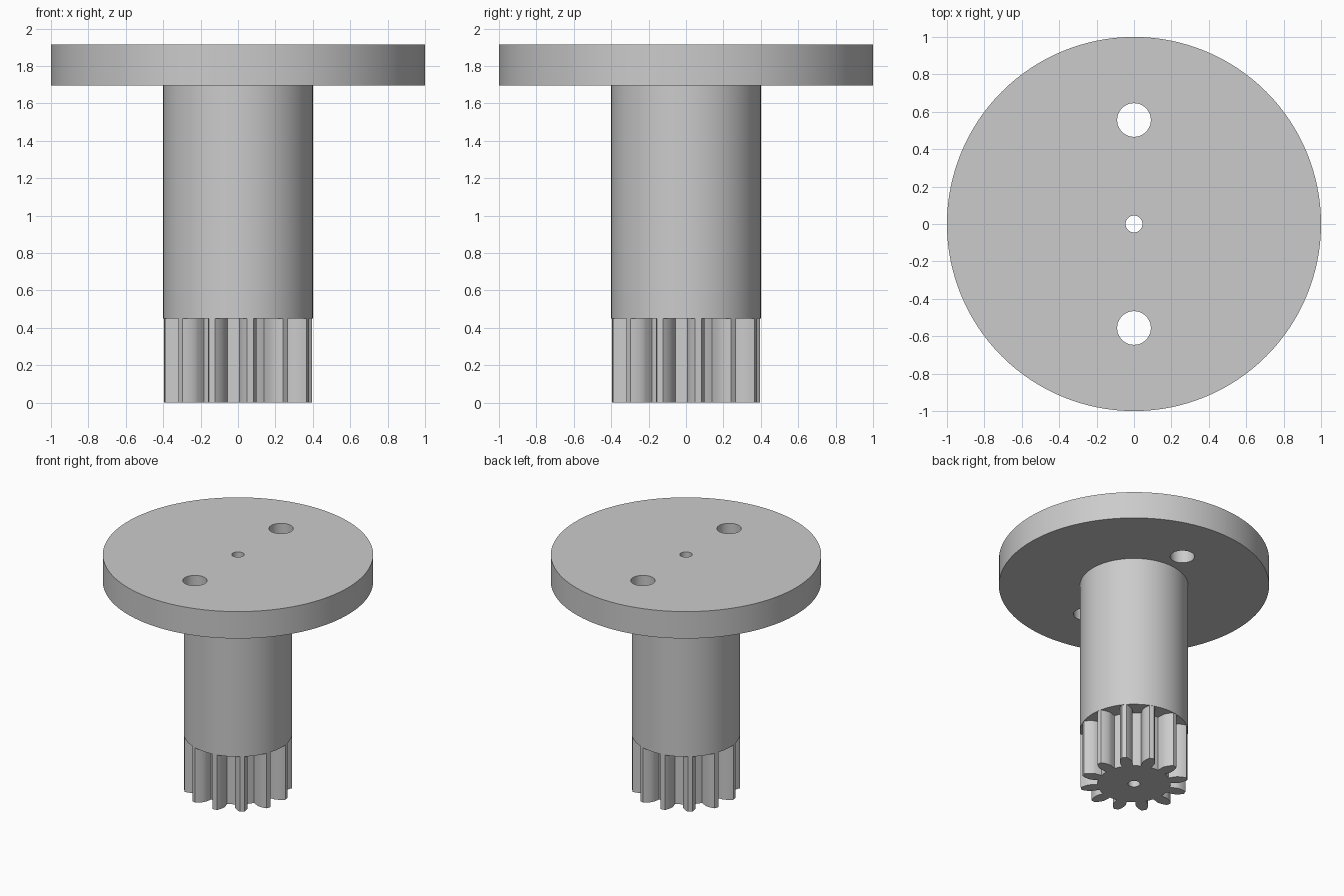
import bpy, bmesh
from math import sin, cos, tan, pi, radians, sqrt, acos

cube = bpy.data.objects.get("Cube")
if cube:
    bpy.data.objects.remove(cube, do_unlink=True)

# Single plain grey for the whole part
grey = bpy.data.materials.new("plain grey")
grey.use_nodes = True
colour = (0.6, 0.6, 0.6, 1)
grey.diffuse_color = colour
grey.node_tree.nodes["Principled BSDF"].inputs["Base Color"].default_value = colour

TOP, FLANGE_BASE, SHAFT_BASE = 1.915, 1.695, 0.45
SHAFT_R, BORE_R, HOLE_R, HOLE_Y = 0.4, 0.045, 0.09, 0.556
TEETH, TIP_R, PHASE = 12, 0.398, radians(9.5)


def prism(name, outline, z0, z1):
    """Extrude a closed xy outline from z0 to z1."""
    bm = bmesh.new()
    face = bm.faces.new([bm.verts.new((x, y, z0)) for x, y in outline])
    ext = bmesh.ops.extrude_face_region(bm, geom=[face])
    moved = [v for v in ext["geom"] if isinstance(v, bmesh.types.BMVert)]
    bmesh.ops.translate(bm, verts=moved, vec=(0, 0, z1 - z0))
    bmesh.ops.recalc_face_normals(bm, faces=bm.faces)
    mesh = bpy.data.meshes.new(name)
    bm.to_mesh(mesh)
    bm.free()
    mesh.materials.append(grey)
    obj = bpy.data.objects.new(name, mesh)
    bpy.context.collection.objects.link(obj)
    return obj


def circle(r, n, cy=0):
    return [(r * cos(2 * pi * i / n), cy + r * sin(2 * pi * i / n)) for i in range(n)]


def gear_outline():
    """Involute tooth flanks, radial below the base circle."""
    module = TIP_R / (TEETH / 2 + 1)
    pitch_r = module * TEETH / 2
    root_r = pitch_r - 1.25 * module
    pressure = radians(20)
    base_r = pitch_r * cos(pressure)
    half_base = pi / (2 * TEETH) + tan(pressure) - pressure
    flank = [(root_r, half_base)]
    steps = 7
    for i in range(steps):
        r = base_r + (TIP_R - base_r) * i / (steps - 1)
        a = acos(min(1, base_r / r))
        flank.append((r, half_base - (tan(a) - a)))
    points = []
    for k in range(TEETH):
        mid = PHASE + 2 * pi * k / TEETH
        points += [(r, mid - a) for r, a in flank]
        points += [(r, mid + a) for r, a in reversed(flank)]
        points.append((root_r, mid + pi / TEETH))
    return [(r * cos(a), r * sin(a)) for r, a in points]


def drill(obj, r, n, cy=0):
    """Cut a vertical through hole."""
    cutter = prism("hole_cutter", circle(r, n, cy), -0.2, 2.2)
    cutter.hide_render = True
    mod = obj.modifiers.new("hole", "BOOLEAN")
    mod.operation, mod.solver, mod.object = "DIFFERENCE", "EXACT", cutter
    bpy.ops.object.select_all(action="DESELECT")
    obj.select_set(True)
    bpy.context.view_layer.objects.active = obj
    bpy.ops.object.modifier_apply(modifier=mod.name)
    bpy.data.objects.remove(cutter, do_unlink=True)


# Main parts, stacked along the axis
flange = prism("flange", circle(1, 128), FLANGE_BASE, TOP)
shaft = prism("shaft", circle(SHAFT_R, 96), SHAFT_BASE, FLANGE_BASE)
pinion = prism("pinion", gear_outline(), 0, SHAFT_BASE)

# Central bore and the two flange holes
for part in (flange, shaft, pinion):
    drill(part, BORE_R, 32)
for side in (-1, 1):
    drill(flange, HOLE_R, 48, side * HOLE_Y)

# Smooth walls with crisp rims
for part in (flange, shaft, pinion):
    bpy.ops.object.select_all(action="DESELECT")
    part.select_set(True)
    bpy.context.view_layer.objects.active = part
    bpy.ops.object.shade_smooth_by_angle(angle=radians(25))
